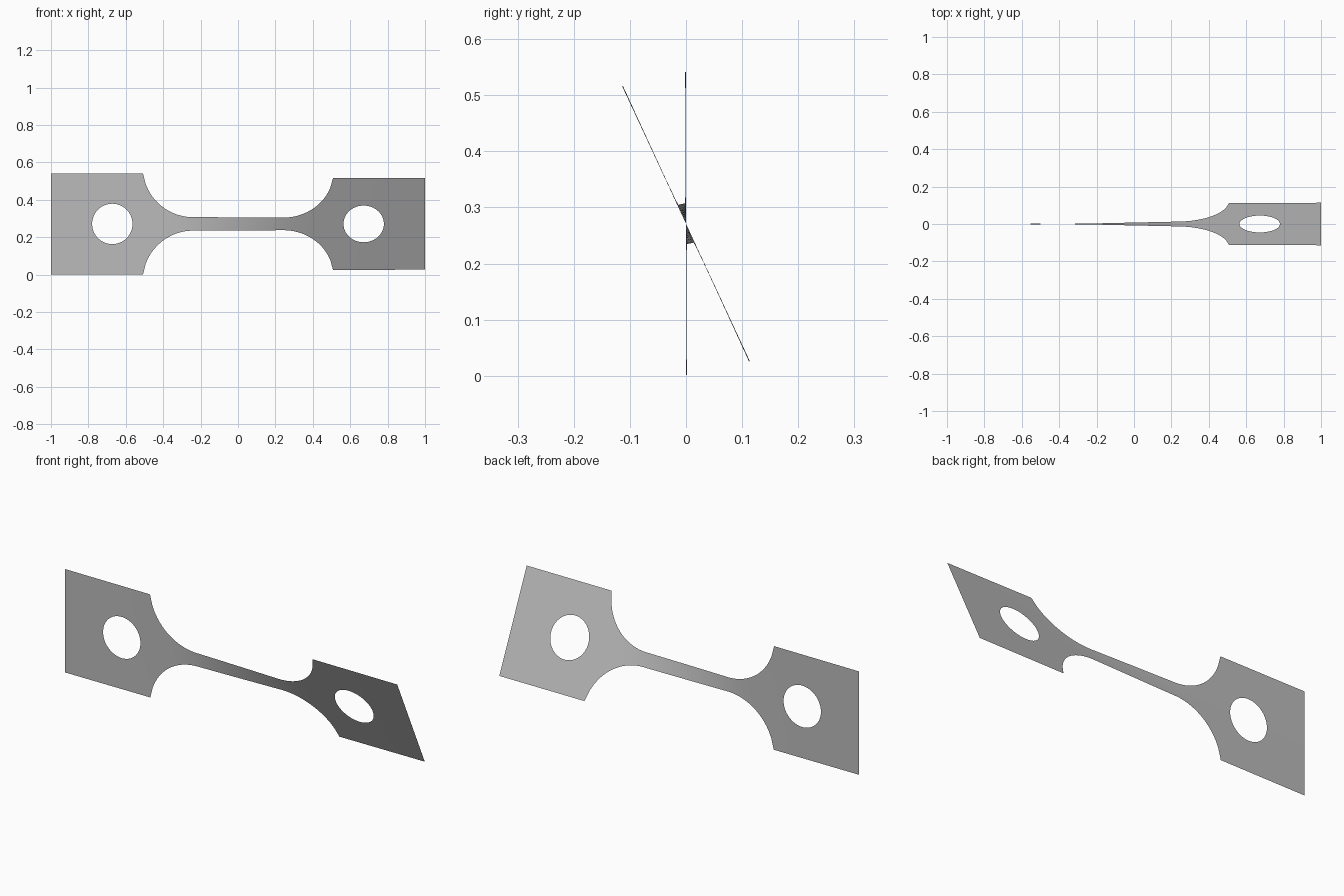
import bpy, bmesh, math

cube = bpy.data.objects.get("Cube")
if cube:
    bpy.data.objects.remove(cube)

# Main dimensions
GRIP = 0.27        # half height of the square ends
NECK = 0.036       # half height of the narrow middle
INNER = 0.508      # where the square ends begin
STRAIGHT = 0.24    # where the fillets begin
FILLET = 0.27
HOLE = 0.108
HOLE_X = 0.672
MID_Z = 0.271
TWIST = math.radians(24.9)
ROWS = 16
COLUMNS = 72


def half_height(x):
    x = abs(x)
    if x >= INNER:
        return GRIP
    if x <= STRAIGHT:
        return NECK
    drop = math.sqrt(max(FILLET ** 2 - (x - STRAIGHT) ** 2, 0))
    return min(GRIP, NECK + FILLET - drop)


# The narrow middle takes most of the twist
STEPS = 1000
turn = [0.0]
for i in range(STEPS):
    x = -1 + 2 * (i + 0.5) / STEPS
    turn.append(turn[-1] + half_height(x) ** -2)


def twist_angle(x):
    i = min(STEPS, max(0, round((x + 1) / 2 * STEPS)))
    return TWIST * turn[i] / turn[-1]


bm = bmesh.new()


def add_strip(loops, closed):
    """Join successive rows of flat (x, height) points with quads."""
    rows = [[bm.verts.new((x, 0, h)) for x, h in loop] for loop in loops]
    for a, b in zip(rows, rows[1:]):
        for j in range(len(a) if closed else len(a) - 1):
            k = (j + 1) % len(a)
            bm.faces.new((a[j], b[j], b[k], a[k]))


# Narrow middle with fillets
columns = []
for i in range(COLUMNS + 1):
    x = INNER * (2 * i / COLUMNS - 1)
    h = half_height(x)
    columns.append([(x, h * (2 * j / ROWS - 1)) for j in range(ROWS + 1)])
add_strip(columns, False)

# Square ends, each a ring of quads around a round hole
for side in (-1, 1):
    corners = [(INNER, -GRIP), (1, -GRIP), (1, GRIP), (INNER, GRIP)]
    border = []
    for c in range(4):
        (x0, h0), (x1, h1) = corners[c], corners[(c + 1) % 4]
        for j in range(ROWS):
            t = j / ROWS
            border.append((x0 + (x1 - x0) * t, h0 + (h1 - h0) * t))
    rim = []
    for i in range(len(border)):
        a = 2 * math.pi * i / len(border) - 0.75 * math.pi
        rim.append((HOLE_X + HOLE * math.cos(a), HOLE * math.sin(a)))
    loops = []
    for t in (0, 0.25, 0.5, 0.75, 1):
        loops.append([(side * (r[0] + (b[0] - r[0]) * t), r[1] + (b[1] - r[1]) * t)
                      for r, b in zip(rim, border)])
    add_strip(loops, True)

bmesh.ops.remove_doubles(bm, verts=bm.verts, dist=0.0005)
bmesh.ops.recalc_face_normals(bm, faces=bm.faces)
bm.normal_update()
bm.faces.ensure_lookup_table()
if bm.faces[0].normal.y > 0:
    bmesh.ops.reverse_faces(bm, faces=bm.faces)

# Twist the sheet about its long axis
for v in bm.verts:
    a, h = twist_angle(v.co.x), v.co.z
    v.co.y = -h * math.sin(a)
    v.co.z = MID_Z + h * math.cos(a)
for f in bm.faces:
    f.smooth = True

mesh = bpy.data.meshes.new("twisted_plate")
bm.to_mesh(mesh)
bm.free()
plate = bpy.data.objects.new("twisted_plate", mesh)
bpy.context.collection.objects.link(plate)

# Plain grey
grey = bpy.data.materials.new("plain_grey")
grey.use_nodes = True
color = (0.5, 0.5, 0.5, 1)
grey.diffuse_color = color
grey.node_tree.nodes["Principled BSDF"].inputs["Base Color"].default_value = color
mesh.materials.append(grey)
